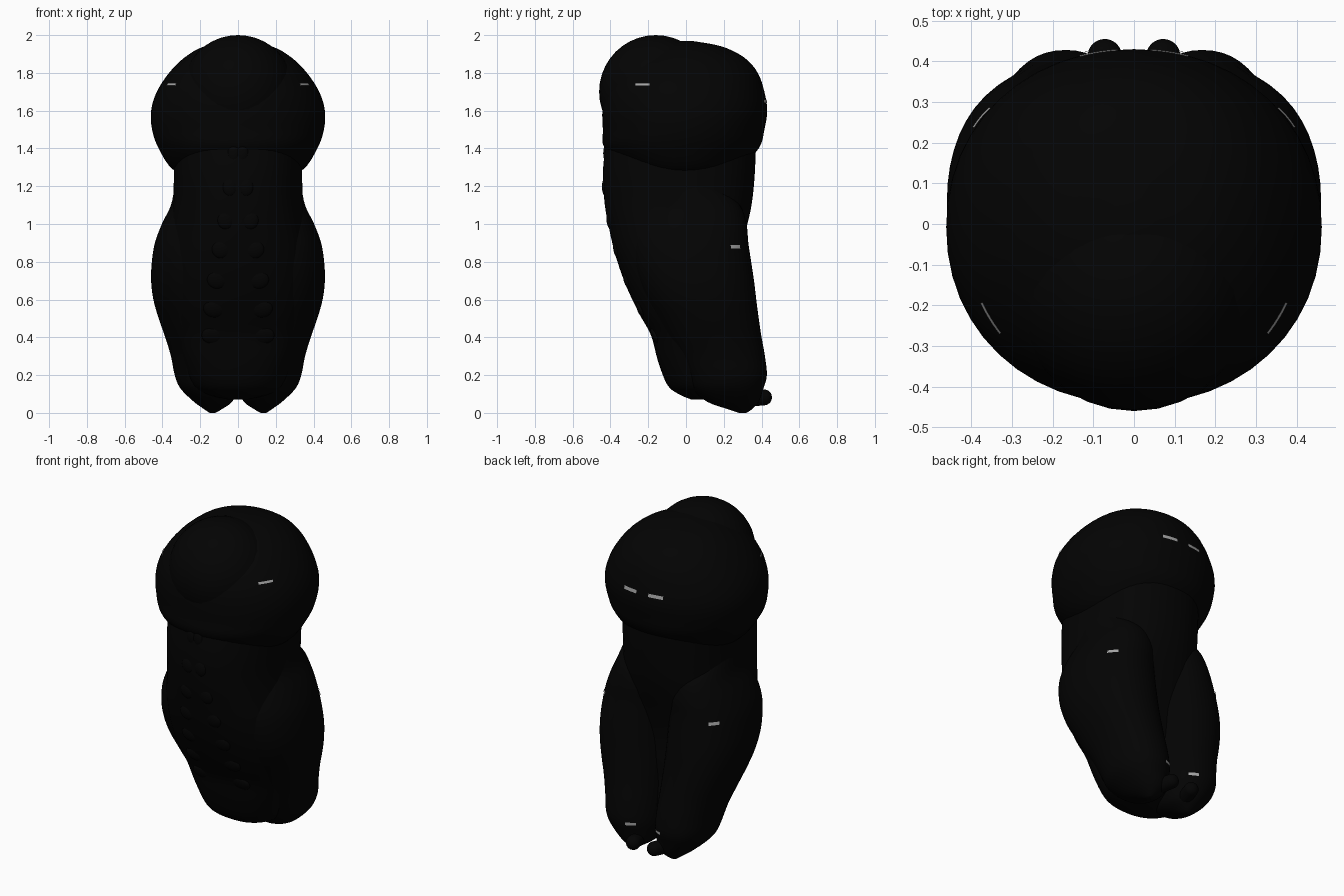
import bpy, bmesh, math
from mathutils import Vector, Matrix

if "Cube" in bpy.data.objects:
    bpy.data.objects.remove(bpy.data.objects["Cube"])


def material(name, c):
    m = bpy.data.materials.new(name)
    m.diffuse_color = (c, c, c, 1)
    m.use_nodes = True
    m.node_tree.nodes["Principled BSDF"].inputs["Base Color"].default_value = m.diffuse_color
    return m


BLACK = material("soft black", 0.001)
GREY = material("pale grey", 0.38)


def finish(bm, name, mat):
    bmesh.ops.recalc_face_normals(bm, faces=bm.faces[:])
    me = bpy.data.meshes.new(name)
    bm.to_mesh(me)
    bm.free()
    me.materials.append(mat)
    for p in me.polygons:
        p.use_smooth = True
    ob = bpy.data.objects.new(name, me)
    bpy.context.collection.objects.link(ob)
    return ob


def resample(rows, n=4):
    # smooth spline through the section rows
    out = []
    for i in range(len(rows) - 1):
        a, b = rows[max(i - 1, 0)], rows[i]
        c, d = rows[i + 1], rows[min(i + 2, len(rows) - 1)]
        for k in range(n):
            t = k / n
            out.append([0.5 * (2 * q + (r - p) * t + (2 * p - 5 * q + 4 * r - s) * t * t
                               + (3 * q - p - 3 * r + s) * t ** 3)
                        for p, q, r, s in zip(a, b, c, d)])
    out.append(list(rows[-1]))
    return out


def ring_point(row, ang, power):
    z, x0, x1, y0, y1 = row
    c, s = math.cos(ang), math.sin(ang)
    e = 2 / power
    return Vector(((x0 + x1) / 2 + (x1 - x0) / 2 * math.copysign(abs(c) ** e, c),
                   (y0 + y1) / 2 + (y1 - y0) / 2 * math.copysign(abs(s) ** e, s), z))


def loft(name, rows, power=2.1, sides=48):
    bm = bmesh.new()
    rings = [[bm.verts.new(ring_point(r, 2 * math.pi * k / sides, power)) for k in range(sides)]
             for r in resample(rows)]
    for a, b in zip(rings, rings[1:]):
        for k in range(sides):
            j = (k + 1) % sides
            bm.faces.new((a[k], a[j], b[j], b[k]))
    bm.faces.new(rings[0])
    bm.faces.new(rings[-1])
    return finish(bm, name, BLACK)


def ball(name, centre, radii, rot=None):
    bm = bmesh.new()
    bmesh.ops.create_uvsphere(bm, u_segments=32, v_segments=20, radius=1)
    m = Matrix.Translation(centre) @ (rot or Matrix()) @ Matrix.Diagonal((*radii, 1))
    bmesh.ops.transform(bm, matrix=m, verts=bm.verts[:])
    return finish(bm, name, BLACK)


def capsule(name, start, end, radius):
    # sphere cut in half and stretched along its axis
    axis = Vector(end) - Vector(start)
    bm = bmesh.new()
    bmesh.ops.create_uvsphere(bm, u_segments=24, v_segments=17, radius=radius)
    for v in bm.verts:
        v.co.z += axis.length if v.co.z > 0 else 0
    m = Matrix.Translation(start) @ axis.to_track_quat('Z', 'Y').to_matrix().to_4x4()
    bmesh.ops.transform(bm, matrix=m, verts=bm.verts[:])
    return finish(bm, name, BLACK)


def mirrored_rows(rows):
    return [(z, -h, h, a, b) for z, h, a, b in rows]


# head: wide rounded mass with a domed forehead in front
HEAD = mirrored_rows([
    (1.20, .15, -.15, .15), (1.28, .335, -.30, .27), (1.40, .42, -.43, .385),
    (1.50, .455, -.44, .415), (1.60, .46, -.443, .43), (1.70, .43, -.43, .415),
    (1.80, .365, -.38, .38), (1.88, .285, -.28, .31), (1.94, .18, -.15, .19), (1.968, .03, -.03, .04)])
loft("head", HEAD, 2.1)
ball("forehead", (0, -.16, 1.70), (.30, .30, .30))

# torso and belly, leaning back toward the feet
TORSO = mirrored_rows([
    (1.45, .34, -.42, .37), (1.28, .34, -.44, .365), (1.12, .342, -.432, .35),
    (1.0, .355, -.412, .325), (.84, .375, -.375, .28), (.68, .375, -.32, .25),
    (.53, .36, -.25, .25), (.41, .33, -.185, .25), (.28, .29, -.15, .27),
    (.15, .24, -.10, .28), (.10, .17, -.04, .25), (.07, .05, .03, .17)])
loft("torso", TORSO, 2.3)

# side wings that wrap to the back and taper into the feet
WING = [
    (1.30, .20, .32, -.10, .10), (1.20, .14, .336, -.16, .18),
    (1.10, .05, .355, -.21, .285), (1.0, .0, .403, -.26, .320),
    (.90, .0, .44, -.28, .33), (.80, .0, .456, -.275, .345), (.70, .0, .46, -.25, .36),
    (.60, .0, .448, -.21, .372), (.50, .0, .42, -.16, .385), (.40, .0, .385, -.11, .40),
    (.30, .0, .355, -.05, .418), (.20, .0, .335, .0, .428), (.13, .005, .305, .03, .41),
    (.06, .03, .235, .11, .385), (.02, .085, .18, .22, .35), (.0, .12, .15, .28, .32)]


def wing_rows(side):
    return [(z, min(side * a, side * b), max(side * a, side * b), c, d) for z, a, b, c, d in WING]


for side, label in ((1, "right"), (-1, "left")):
    loft(label + "_wing", wing_rows(side), 2.15)
    # rounded toe pointing backwards
    capsule(label + "_toe", (side * .11, .28, .07), (side * .072, .413, .082), .042)

# shallow ruffles stepping down the chest
dense = resample(TORSO, 6)
for i, z in enumerate((1.36, 1.20, 1.03, .87, .71, .56, .42)):
    row = min(dense, key=lambda r: abs(r[0] - z))
    for s in (1, -1):
        x = s * (.015 + .018 * i)
        p = ring_point(row, -math.pi / 2 + x / .36, 2.3)
        lean = Matrix.Rotation(max(0, i - 1) * .085, 4, 'X')
        ball("chest_ruffle", p + Vector((0, .012, 0)),
             (.035 + .005 * i, .02, .05), lean)


# thin pale slits lying on the surface
def slit(name, rows, z, a0, a1, power, height=.012, lift=.004):
    dense_rows = resample(rows, 10)
    bm = bmesh.new()
    cols = []
    for k in range(7):
        ang = a0 + (a1 - a0) * k / 6
        col = []
        for dz in (-height / 2, height / 2):
            row = min(dense_rows, key=lambda r: abs(r[0] - z - dz))
            p = ring_point(row, ang, power)
            c = Vector(((row[1] + row[2]) / 2, (row[3] + row[4]) / 2, 0))
            p += Vector((p.x - c.x, p.y - c.y, 0)).normalized() * lift
            p.z = z + dz
            col.append(bm.verts.new(p))
        cols.append(col)
    for a, b in zip(cols, cols[1:]):
        bm.faces.new((a[0], b[0], b[1], a[1]))
    finish(bm, name, GREY)


mid = math.pi / 2
for s in (1, -1):
    # angles measured from the +y direction, mirrored by s
    slit("eye_slit", HEAD, 1.74, mid - s * 2.24, mid - s * 2.02, 2.1)
    slit("nape_slit", HEAD, 1.65, mid - s * .08, mid - s * .28, 2.1, .02)
    slit("wing_slit", wing_rows(s), .88, mid - s * .6, mid - s * .85, 2.15, .018)
    slit("heel_slit", wing_rows(s), .19, mid + s * .6, mid + s * .25, 2.15, .018)
